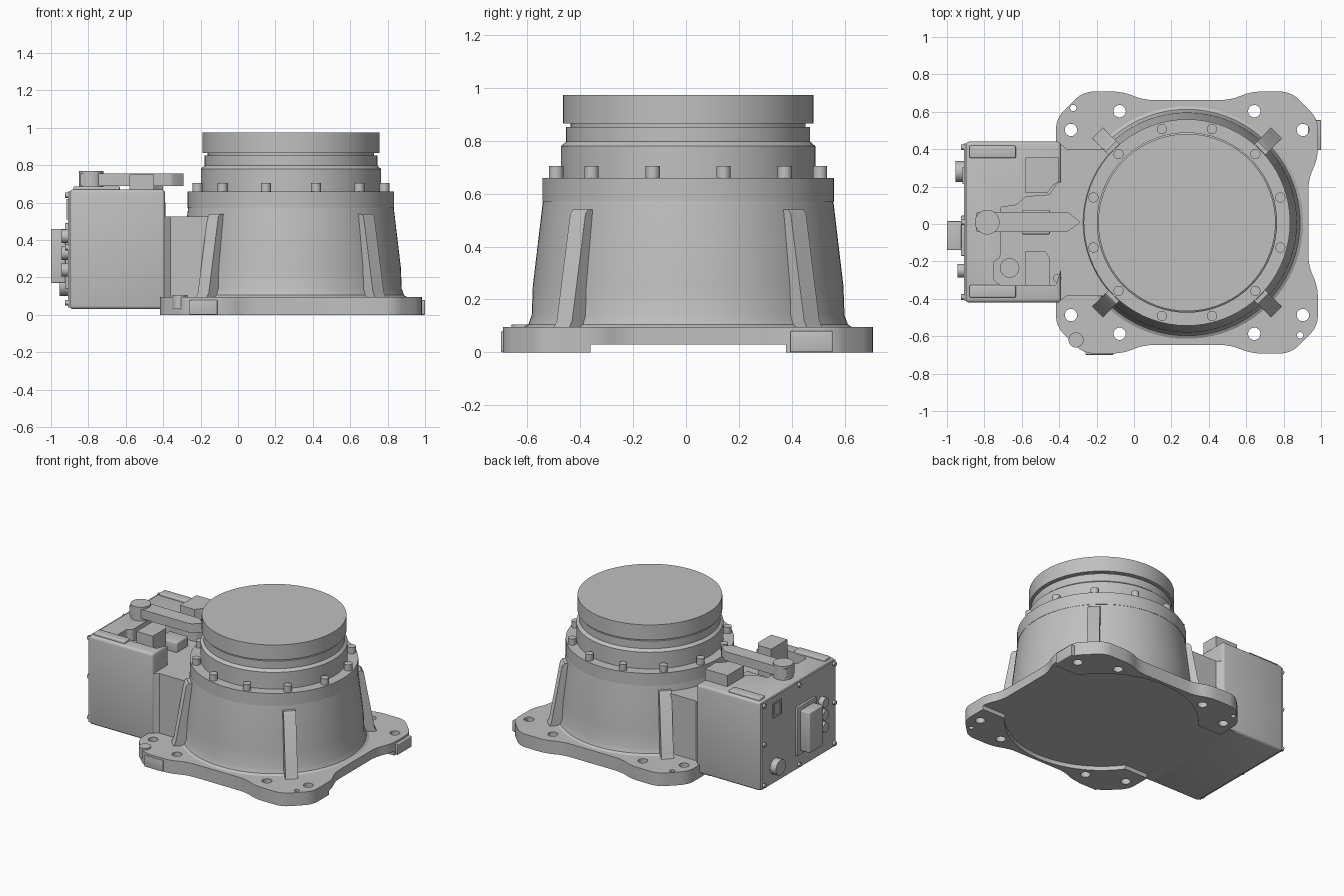
import bpy, bmesh, math
from mathutils import Matrix

cube = bpy.data.objects.get("Cube")
if cube:
    bpy.data.objects.remove(cube, do_unlink=True)

grey = bpy.data.materials.new("cast grey")
grey.use_nodes = True
GREY = (0.53, 0.53, 0.53, 1)
grey.diffuse_color = GREY
grey.node_tree.nodes["Principled BSDF"].inputs["Base Color"].default_value = GREY

CX, CY = 0.283, 0.008   # axis of the round body


def activate(ob):
    bpy.ops.object.select_all(action='DESELECT')
    ob.select_set(True)
    bpy.context.view_layer.objects.active = ob


def finish(bm, name):
    bmesh.ops.recalc_face_normals(bm, faces=bm.faces)
    me = bpy.data.meshes.new(name)
    bm.to_mesh(me)
    bm.free()
    me.materials.append(grey)
    ob = bpy.data.objects.new(name, me)
    bpy.context.collection.objects.link(ob)
    activate(ob)
    bpy.ops.object.shade_smooth_by_angle(angle=math.radians(35))
    return ob


def extrude(bm, face, vec):
    top = bmesh.ops.extrude_face_region(bm, geom=[face])["geom"]
    bmesh.ops.translate(bm, vec=vec, verts=[v for v in top if isinstance(v, bmesh.types.BMVert)])


def prism(name, pts, z0, z1, rounding=0.0):
    """Extrude a plan outline, optionally rounding its corners."""
    bm = bmesh.new()
    bm.faces.new([bm.verts.new((x, y, z0)) for x, y in pts])
    if rounding:
        bmesh.ops.bevel(bm, geom=bm.verts[:], offset=rounding, segments=4,
                        profile=0.5, affect='VERTICES', clamp_overlap=True)
    extrude(bm, bm.faces[:][0], (0, 0, z1 - z0))
    return finish(bm, name)


def block(name, x, y, z, bevel=0.0):
    """Box from three (low, high) ranges."""
    bm = bmesh.new()
    bmesh.ops.create_cube(bm, size=1)
    for v in bm.verts:
        v.co = [r[0] if c < 0 else r[1] for c, r in zip(v.co, (x, y, z))]
    if bevel:
        bmesh.ops.bevel(bm, geom=bm.edges[:], offset=bevel, segments=3,
                        profile=0.5, affect='EDGES')
    return finish(bm, name)


def rod(name, start, length, r, axis='Z', sides=24):
    bm = bmesh.new()
    bmesh.ops.create_cone(bm, cap_ends=True, segments=sides, radius1=r, radius2=r, depth=length)
    bmesh.ops.translate(bm, verts=bm.verts, vec=(0, 0, length / 2))
    if axis == '-X':
        bmesh.ops.rotate(bm, verts=bm.verts, matrix=Matrix.Rotation(-math.pi / 2, 3, 'Y'))
    bmesh.ops.translate(bm, verts=bm.verts, vec=start)
    return finish(bm, name)


def lathe(name, profile, steps=72):
    bm = bmesh.new()
    vs = [bm.verts.new((CX + r, CY, z)) for r, z in profile]
    es = [bm.edges.new(p) for p in zip(vs, vs[1:])]
    bmesh.ops.spin(bm, geom=vs + es, cent=(CX, CY, 0), axis=(0, 0, 1),
                   angle=math.tau, steps=steps, use_duplicate=False)
    bmesh.ops.remove_doubles(bm, verts=bm.verts, dist=0.0005)
    return finish(bm, name)


def cut(ob, cutters):
    """Subtract the cutters, then delete them."""
    for c in cutters:
        m = ob.modifiers.new("cut", 'BOOLEAN')
        m.operation, m.solver, m.object = 'DIFFERENCE', 'EXACT', c
        activate(ob)
        bpy.ops.object.modifier_apply(modifier=m.name)
        bpy.data.objects.remove(c, do_unlink=True)
    bpy.ops.object.shade_smooth_by_angle(angle=math.radians(35))


# Mounting flange: one quarter outline mirrored round the axis
quarter = [(0.65, 0.235), (0.70, 0.34), (0.70, 0.555), (0.555, 0.70), (0.34, 0.70), (0.235, 0.655)]
outline = []
for sx, sy in ((1, 1), (-1, 1), (-1, -1), (1, -1)):
    pts = [(CX + sx * x, CY + sy * y) for x, y in quarter]
    outline += pts if sx * sy > 0 else pts[::-1]
flange = prism("mounting_flange", outline, 0, 0.095, 0.05)

# Bolt holes, round underside recess and the channel across it
holes = [rod("hole", (CX + sx * x, CY + sy * y, -0.1), 0.4, 0.033)
         for sx in (1, -1) for sy in (1, -1) for x, y in ((0.36, 0.595), (0.62, 0.495))]
holes += [rod("hole", (x, y, -0.1), 0.4, 0.017) for x, y in ((-0.325, 0.62), (0.888, -0.595))]
cut(flange, holes + [rod("underside_recess", (CX, CY, -0.1), 0.13, 0.632, sides=72),
                     block("underside_channel", (-0.6, 1.2), (CY - 0.37, CY + 0.37), (-0.1, 0.03))])
block("side_locating_pad", (0.93, 1.0), (0.395, 0.555), (0, 0.08), 0.005)
block("front_locating_pad", (-0.26, -0.11), (-0.70, -0.66), (0, 0.08), 0.005)
rod("flange_boss", (-0.31, -0.62, 0.03), 0.075, 0.04)

# Round body
lathe("tapered_body", [(0, 0.05), (0.63, 0.09), (0.605, 0.105), (0.592, 0.14), (0.588, 0.25),
                       (0.55, 0.57), (0, 0.57)])
lathe("bolt_ring", [(0, 0.56), (0.552, 0.57), (0.552, 0.66), (0, 0.66)])
lathe("neck", [(0, 0.65), (0.482, 0.65), (0.482, 0.78), (0.462, 0.797), (0.462, 0.852),
               (0.445, 0.853), (0.445, 0.88), (0, 0.88)])
lathe("top_disc", [(0, 0.865), (0.474, 0.865), (0.474, 0.974), (0, 0.974)])
for i in range(12):
    a = math.radians(15 + 30 * i)
    rod("ring_bolt", (CX + 0.517 * math.cos(a), CY + 0.517 * math.sin(a), 0.64), 0.065, 0.027)

# Diagonal ribs
side = ((0.45, 0.08), (0.685, 0.08), (0.662, 0.12), (0.59, 0.525), (0.575, 0.54), (0.45, 0.54))
for i in range(4):
    bm = bmesh.new()
    extrude(bm, bm.faces.new([bm.verts.new((r, -0.041, z)) for r, z in side]), (0, 0.082, 0))
    bm.transform(Matrix.Translation((CX, CY, 0)) @ Matrix.Rotation(math.pi * (i / 2 + 0.25), 4, 'Z'))
    finish(bm, "body_rib")

# Connection housing with a recessed top
housing = block("connection_housing", (-0.90, -0.39), (-0.42, 0.44), (0.03, 0.67), 0.018)
cut(housing, [prism("recess", [(-0.30, 0.23), (-0.41, 0.22), (-0.45, 0.155), (-0.58, 0.145),
                               (-0.63, 0.10), (-0.715, 0.09), (-0.715, -0.18), (-0.75, -0.20),
                               (-0.75, -0.30), (-0.71, -0.33), (-0.42, -0.33), (-0.39, -0.24),
                               (-0.30, -0.24)], 0.525, 0.9, 0.012)])

# Neck joining the housing to the body, flared where they meet
prism("housing_neck", [(-0.50, -0.41), (-0.395, -0.41), (-0.36, -0.385), (0.05, -0.385),
                       (0.05, 0.402), (-0.36, 0.402), (-0.395, 0.43), (-0.50, 0.43)], 0.03, 0.526)

# Fittings on the housing top
for y0 in (0.352, -0.394):
    block("top_strip", (-0.88, -0.632), (y0, y0 + 0.067), (0.66, 0.687), 0.008)
prism("rear_block", [(-0.58, 0.165), (-0.465, 0.165), (-0.43, 0.21), (-0.40, 0.23), (-0.40, 0.355),
                     (-0.58, 0.355)], 0.52, 0.75)
prism("front_block", [(-0.58, -0.33), (-0.45, -0.33), (-0.45, -0.18), (-0.475, -0.145),
                      (-0.58, -0.145)], 0.52, 0.75)
rod("recess_plug", (-0.665, -0.235, 0.52), 0.08, 0.052)
rod("recess_screw", (-0.41, -0.29, 0.52), 0.08, 0.022)
block("lever_support", (-0.60, -0.45), (-0.055, 0.075), (0.52, 0.595), 0.006)
prism("lever", [(-0.845, -0.042), (-0.355, -0.042), (-0.285, 0.01), (-0.355, 0.065),
                (-0.845, 0.065)], 0.69, 0.755, 0.012)
rod("lever_pivot", (-0.785, 0.01, 0.66), 0.11, 0.066, sides=32)

# Connector panel on the outer face
block("connector_panel", (-0.908, -0.88), (-0.41, 0.43), (0.04, 0.66))
block("main_connector", (-1.0, -0.9), (-0.14, 0.015), (0.17, 0.46), 0.006)
block("connector_seat", (-0.925, -0.9), (-0.17, 0.045), (0.14, 0.49), 0.004)
rod("round_connector", (-0.9, 0.28, 0.157), 0.055, 0.056, '-X', 32)
for z in (0.42, 0.33, 0.24):
    rod("small_connector", (-0.9, -0.25, z), 0.045, 0.036, '-X')
for y in (0.22, 0.30):
    block("frame_upright", (-0.916, -0.9), (y - 0.006, y + 0.006), (0.51, 0.62))
for z in (0.516, 0.614):
    block("frame_bar", (-0.916, -0.9), (0.22, 0.30), (z - 0.006, z + 0.006))
for y in (-0.39, 0.01, 0.41):
    for z in (0.065, 0.36, 0.64):
        if y != 0.01 or z != 0.36:
            rod("panel_screw", (-0.9, y, z), 0.025, 0.015, '-X', 12)
